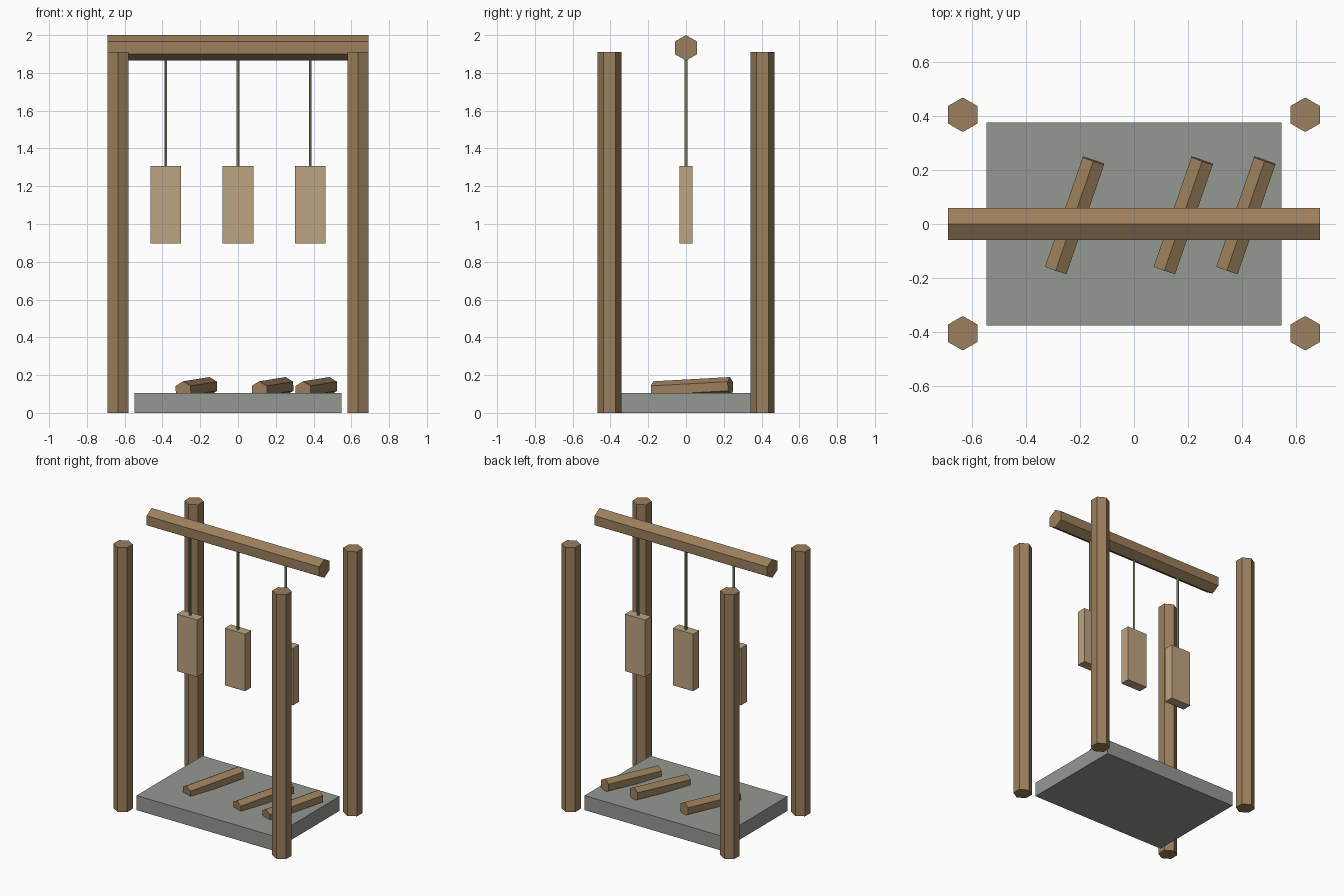
import bpy, bmesh
from math import sin, cos, radians
from mathutils import Vector, Matrix

default = bpy.data.objects.get("Cube")
if default:
    bpy.data.objects.remove(default, do_unlink=True)


def material(name, rgb):
    mat = bpy.data.materials.new(name)
    mat.use_nodes = True
    color = (*rgb, 1.0)
    mat.diffuse_color = color
    mat.node_tree.nodes["Principled BSDF"].inputs["Base Color"].default_value = color
    return mat


wood = material("brown wood", (0.33, 0.212, 0.107))
pale_wood = material("pale wood", (0.515, 0.371, 0.216))
stone = material("grey stone", (0.296, 0.314, 0.287))
rope_mat = material("rope", (0.30, 0.29, 0.20))


def finish(name, bm, mat):
    mesh = bpy.data.meshes.new(name)
    bm.to_mesh(mesh)
    bm.free()
    mesh.materials.append(mat)
    obj = bpy.data.objects.new(name, mesh)
    bpy.context.collection.objects.link(obj)
    return obj


def hex_bar(name, start, end, radius, mat, ridge):
    """Six-sided bar between two points with one edge facing the ridge direction."""
    start, end = Vector(start), Vector(end)
    axis = (end - start).normalized()
    side = Vector(ridge).cross(axis).normalized()
    up = axis.cross(side)
    matrix = Matrix((side, up, axis)).transposed().to_4x4()
    matrix.translation = (start + end) / 2
    bm = bmesh.new()
    bmesh.ops.create_cone(bm, cap_ends=True, segments=6, radius1=radius,
                          radius2=radius, depth=(end - start).length, matrix=matrix)
    return finish(name, bm, mat)


def box(name, center, size, mat):
    bm = bmesh.new()
    bmesh.ops.create_cube(bm, size=1)
    bmesh.ops.scale(bm, vec=size, verts=bm.verts)
    bmesh.ops.translate(bm, vec=center, verts=bm.verts)
    return finish(name, bm, mat)


Y, Z = (0, 1, 0), (0, 0, 1)

# Stone platform
box("platform", (0, 0, 0.0525), (1.095, 0.752, 0.105), stone)

# Four corner posts
for x, side_name in ((-0.635, "right"), (0.635, "left")):
    for y, end_name in ((-0.405, "front"), (0.405, "back")):
        hex_bar(f"{end_name}_{side_name}_post", (x, y, 0), (x, y, 1.91), 0.064, wood, Y)

# Overhead beam
hex_bar("top_beam", (-0.69, 0, 1.9325), (0.69, 0, 1.9325), 0.0675, wood, Z)

# Hanging boards on ropes
for x, label in ((-0.3825, "right"), (0, "middle"), (0.3825, "left")):
    hex_bar(f"{label}_rope", (x, 0, 1.30), (x, 0, 1.92), 0.0085, rope_mat, Y)
    box(f"{label}_hanging_board", (x, 0, 1.102), (0.162, 0.07, 0.412), pale_wood)

# Loose logs lying across the platform, slightly raised at the back
yaw, pitch = radians(19), radians(3)
half = Vector((sin(yaw) * cos(pitch), cos(yaw) * cos(pitch), sin(pitch))) * 0.215
for x, label in ((-0.22, "right"), (0.183, "middle"), (0.415, "left")):
    center = Vector((x, 0.032, 0.13))
    hex_bar(f"{label}_log", center - half, center + half, 0.0485, wood, Z)
